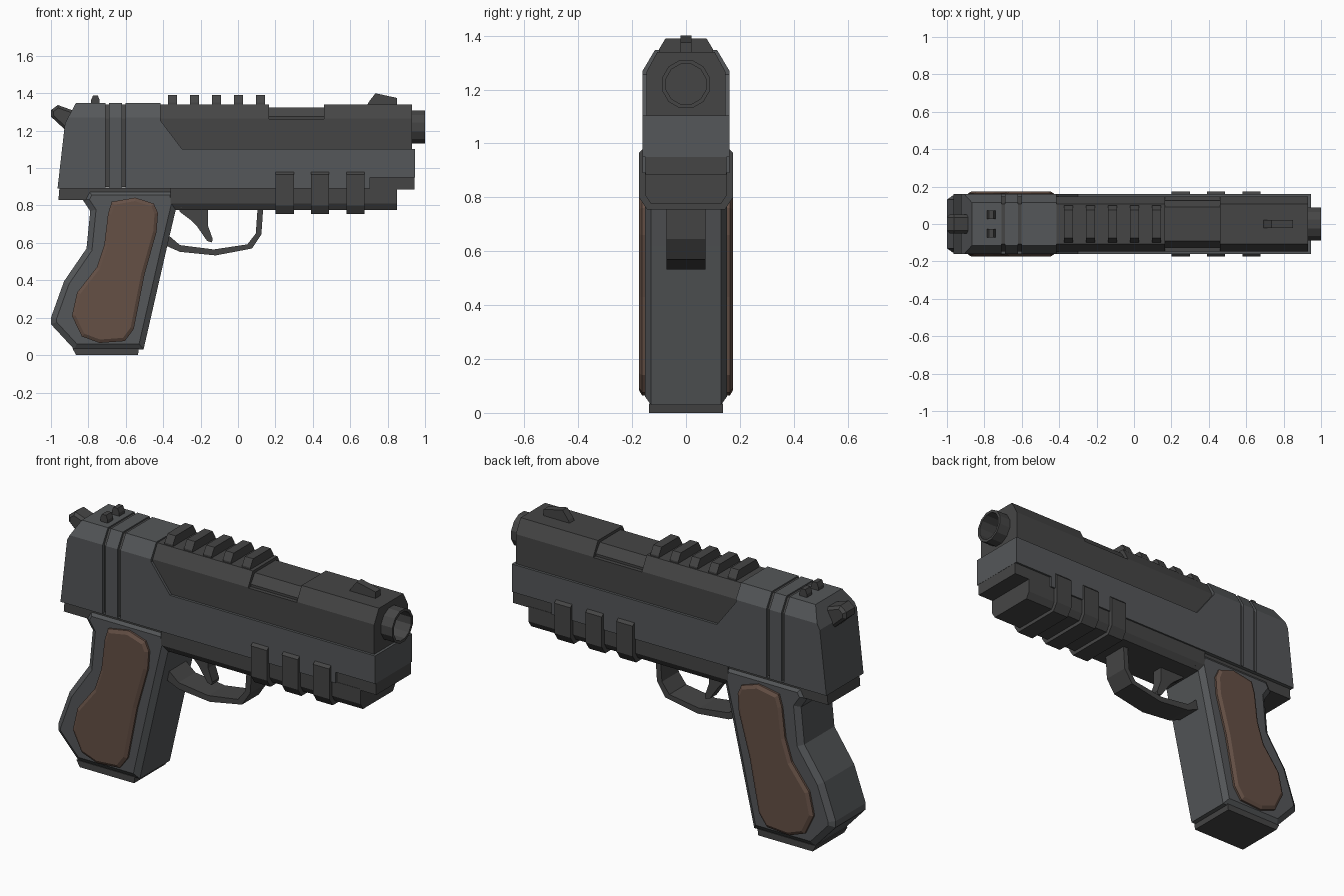
import bpy, bmesh, math
from mathutils import Vector

if "Cube" in bpy.data.objects:
    bpy.data.objects.remove(bpy.data.objects["Cube"])


def material(name, rgb):
    m = bpy.data.materials.new(name)
    m.diffuse_color = (*rgb, 1)
    m.use_nodes = True
    m.node_tree.nodes["Principled BSDF"].inputs["Base Color"].default_value = m.diffuse_color
    return m


STEEL = material("steel", (0.09, 0.095, 0.10))
DARK = material("dark_steel", (0.06, 0.06, 0.06))
WOOD = material("wood", (0.13, 0.08, 0.06))


def finish(name, bm, mat):
    bmesh.ops.recalc_face_normals(bm, faces=bm.faces)
    me = bpy.data.meshes.new(name)
    bm.to_mesh(me)
    bm.free()
    me.materials.append(mat)
    ob = bpy.data.objects.new(name, me)
    bpy.context.collection.objects.link(ob)
    return ob


def prism(name, pts, a, b, mat=DARK, axis='y', inset=0, rise=0):
    """Extrude a profile ((x,z) along y, or (y,z) along x); optional raised chamfer on the caps."""
    bm = bmesh.new()

    def at(p, t):
        return bm.verts.new((p[0], t, p[1]) if axis == 'y' else (t, p[0], p[1]))
    r0, r1 = [at(p, a) for p in pts], [at(p, b) for p in pts]
    caps = [bm.faces.new(r0), bm.faces.new(r1[::-1])]
    n = len(pts)
    for i in range(n):
        bm.faces.new((r0[i], r1[i], r1[(i + 1) % n], r0[(i + 1) % n]))
    bmesh.ops.recalc_face_normals(bm, faces=bm.faces)
    if inset:
        bmesh.ops.inset_individual(bm, faces=caps, thickness=inset, depth=rise, use_even_offset=True)
    return finish(name, bm, mat)


def box(name, x0, x1, y0, y1, z0, z1, mat=DARK):
    return prism(name, [(x0, z0), (x1, z0), (x1, z1), (x0, z1)], y0, y1, mat)


def mirrored(half):
    return half + [(-y, z) for y, z in reversed(half)]


def boolean(ob, cutter, op='DIFFERENCE'):
    mod = ob.modifiers.new(op.lower(), 'BOOLEAN')
    mod.object, mod.operation, mod.solver = cutter, op, 'EXACT'
    cutter.hide_render = True
    cutter.hide_set(True)


# Outer slide shell: side profile trimmed by the chamfered cross-section, with two grooves
shell = prism("slide_shell", [(-.965, .89), (.705, .89), (.705, .95), (.945, .95), (.945, 1.103),
              (-.30, 1.103), (-.415, 1.255), (-.415, 1.36), (-.86, 1.36), (-.925, 1.24)], -.2, .2, STEEL)
trim = prism("shell_trim_cutter", mirrored([(.161, .8), (.161, 1.27), (.115, 1.347)]), -1.1, 1.1, axis='x')
boolean(shell, trim, 'INTERSECT')
for i, (x, w) in enumerate([(-.70, .018), (-.61, .018)]):
    boolean(shell, box(f"groove_cutter_{i}", x - w / 2, x + w / 2, -.3, .3, .895, 1.5))

# Inset inner slide with ejection port and muzzle bore
core = prism("slide_upper", mirrored([(.147, .9), (.147, 1.265), (.106, 1.34)]), -.85, .93, axis='x')
boolean(core, box("port_cutter", .165, .46, -.3, .3, 1.262, 1.5))
prism("chamber", mirrored([(.125, 1.25), (.125, 1.275), (.09, 1.325)]), .16, .465, axis='x')
box("slide_front_step", .69, .944, -.15, .15, .885, .955)


# Barrel muzzle: hollow twelve-sided tube
def ring(r):
    return [(r * math.cos((i + .5) * math.pi / 6), 1.22 + r * math.sin((i + .5) * math.pi / 6)) for i in range(12)]


bore = prism("bore_cutter", ring(.077), .88, 1.1, axis='x')
boolean(core, bore)
barrel = prism("barrel", ring(.092), .87, .999, axis='x')
boolean(barrel, bore)

# Top rail teeth
for i in range(5):
    x = -.35 + .1175 * i
    prism(f"rail_tooth_{i}", mirrored([(.1, 1.335), (.1, 1.35), (.076, 1.39)]), x - .025, x + .025, axis='x')

# Sights
prism("front_sight", [(.69, 1.335), (.70, 1.355), (.735, 1.40), (.85, 1.375), (.85, 1.335)], -.021, .021)
for s in (-1, 1):
    prism(f"rear_sight_{s}", [(-.785, 1.34), (-.785, 1.365), (-.775, 1.388), (-.75, 1.388), (-.74, 1.365),
          (-.74, 1.34)], s * .05 - .023, s * .05 + .023)

# Hammer
prism("hammer", [(-1, 1.275), (-1, 1.31), (-.963, 1.337), (-.86, 1.30), (-.86, 1.2), (-.93, 1.21)],
      -.036, .036, inset=.014, rise=.014)

# Frame, rear tail and accessory clamps
prism("frame", mirrored([(.152, .892), (.152, .81), (.13, .775)]), -.36, .85, axis='x')
prism("frame_tail", [(-.955, .892), (-.96, .83), (-.80, .83), (-.3, .79), (-.3, .892)], -.14, .14)
for i, x in enumerate((.25, .438, .628)):
    prism(f"clamp_{i}", mirrored([(.155, .985), (.175, .965), (.175, .80), (.145, .755)]),
          x - .049, x + .049, axis='x')

# Grip with chamfered sides and base plate
prism("grip", [(-.34, .885), (-.325, .81), (-.37, .62), (-.505, .03), (-.875, .03), (-1, .165), (-1, .2),
      (-.93, .395), (-.81, .57), (-.79, .77), (-.83, .83), (-.80, .885)], -.13, .13, STEEL, inset=.03, rise=.022)
prism("grip_base", [(-.535, 0), (-.53, .035), (-.885, .035), (-.865, 0)], -.137, .137)

# Wooden grip panels
panel = [(-.675, .82), (-.55, .842), (-.45, .81), (-.428, .76), (-.435, .66), (-.50, .43), (-.557, .14),
         (-.605, .075), (-.74, .065), (-.835, .10), (-.888, .21), (-.86, .335), (-.755, .47), (-.715, .59),
         (-.695, .755)]
prism("grip_panels", panel, -.163, .163, WOOD, inset=.018, rise=.011)

# Trigger guard and trigger
prism("trigger_guard", [(.135, .79), (.125, .645), (.075, .57), (-.12, .533), (-.31, .552), (-.42, .60),
      (-.42, .65), (-.365, .635), (-.31, .588), (-.13, .565), (.05, .592), (.095, .65), (.105, .79)],
      -.073, .073)
prism("trigger", [(-.32, .79), (-.31, .765), (-.25, .72), (-.22, .69), (-.165, .61), (-.14, .603), (-.135, .62),
      (-.16, .69), (-.16, .79)], -.03, .03)
